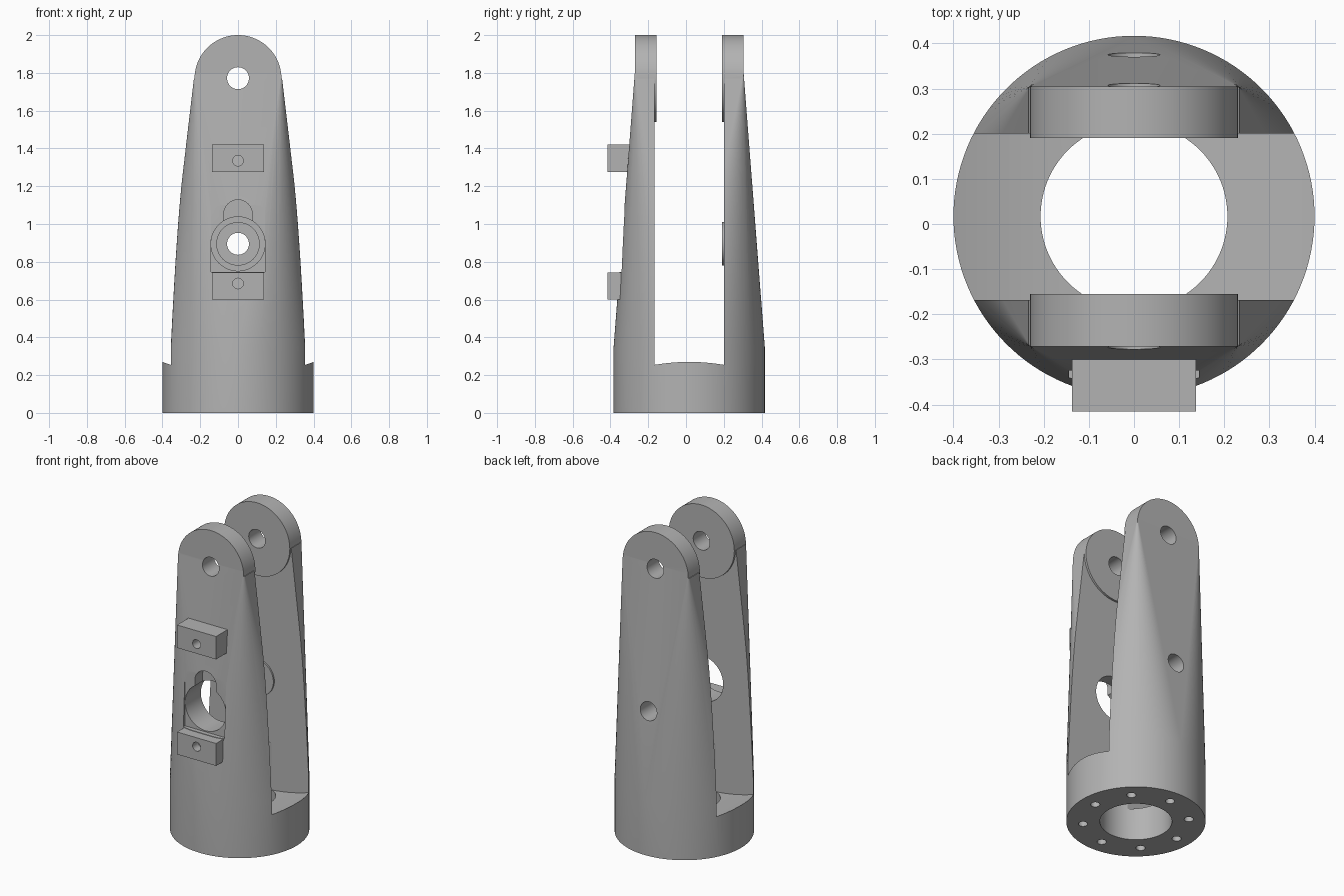
import bpy, bmesh, math
from mathutils import Matrix

if "Cube" in bpy.data.objects:
    bpy.data.objects.remove(bpy.data.objects["Cube"], do_unlink=True)

CY = 0.017                      # centre of the round base in y
PIN_Z, BORE_Z = 1.772, 0.895    # heights of the upper and lower cross holes
INNER_FRONT, INNER_BACK = -0.168, 0.20

grey = bpy.data.materials.new("machined_grey")
grey.use_nodes = True
grey.diffuse_color = (0.45, 0.45, 0.45, 1)
grey.node_tree.nodes["Principled BSDF"].inputs["Base Color"].default_value = (0.45, 0.45, 0.45, 1)


def finish(name, bm):
    bmesh.ops.recalc_face_normals(bm, faces=bm.faces)
    mesh = bpy.data.meshes.new(name)
    bm.to_mesh(mesh)
    bm.free()
    mesh.materials.append(grey)
    ob = bpy.data.objects.new(name, mesh)
    bpy.context.collection.objects.link(ob)
    return ob


def box(name, x, y0, y1, z0, z1):
    bm = bmesh.new()
    bmesh.ops.create_cube(bm, size=1)
    bmesh.ops.scale(bm, vec=(2 * x, y1 - y0, z1 - z0), verts=bm.verts)
    bmesh.ops.translate(bm, vec=(0, (y0 + y1) / 2, (z0 + z1) / 2), verts=bm.verts)
    return finish(name, bm)


def prism(name, profile, y0, y1):
    """Extrude an (x, z) profile along y."""
    bm = bmesh.new()
    face = bm.faces.new([bm.verts.new((x, y0, z)) for x, z in profile])
    out = bmesh.ops.extrude_face_region(bm, geom=[face])["geom"]
    bmesh.ops.translate(bm, vec=(0, y1 - y0, 0),
                        verts=[v for v in out if isinstance(v, bmesh.types.BMVert)])
    return finish(name, bm)


def arc(r, z, start, end, n):
    angles = [math.radians(start + (end - start) * i / n) for i in range(n + 1)]
    return [(r * math.cos(a), z + r * math.sin(a)) for a in angles]


def disc(name, r, z, y0, y1, n=64):
    return prism(name, arc(r, z, 0, 360, n)[:-1], y0, y1)


def post(name, r, x, y, z0, z1, n=64):
    bm = bmesh.new()
    bmesh.ops.create_cone(bm, cap_ends=True, segments=n, radius1=r, radius2=r, depth=z1 - z0,
                          matrix=Matrix.Translation((x, y, (z0 + z1) / 2)))
    return finish(name, bm)


def cut(ob, cutter):
    mod = ob.modifiers.new("cut", "BOOLEAN")
    mod.operation, mod.solver, mod.object = "DIFFERENCE", "EXACT", cutter
    bpy.context.view_layer.objects.active = ob
    bpy.ops.object.modifier_apply(modifier=mod.name)
    bpy.data.objects.remove(cutter, do_unlink=True)


# Fork body: round base blended into a rectangular top
bm = bmesh.new()
N = 128
for i in range(N):
    a = 2 * math.pi * i / N
    for z in (0, 0.35):
        bm.verts.new((0.4 * math.cos(a), CY + 0.4 * math.sin(a), z))
for sx in (-1, 1):
    for sy in (-1, 1):
        bm.verts.new((0.23 * sx, CY + 0.288 * sy, 1.8))
bmesh.ops.convex_hull(bm, input=bm.verts)
top = [f for f in bm.faces if all(v.co.z > 1.79 for v in f.verts)]
bmesh.ops.delete(bm, geom=top, context="FACES")
rim = [e for e in bm.edges if e.is_boundary]
raised = bmesh.ops.extrude_edge_only(bm, edges=rim)["geom"]
bmesh.ops.translate(bm, vec=(0, 0, 0.21), verts=[g for g in raised if isinstance(g, bmesh.types.BMVert)])
bmesh.ops.holes_fill(bm, edges=[e for e in bm.edges if e.is_boundary])
bmesh.ops.dissolve_limit(bm, angle_limit=0.002, verts=bm.verts, edges=bm.edges)
body = finish("fork_body", bm)

# Slot between the prongs with a dished floor
floor = [p for p in arc(1.15, 1.348, 245, 295, 48)]
cut(body, prism("slot_cutter", floor + [(0.5, 2.2), (-0.5, 2.2)], INNER_FRONT, INNER_BACK))

# Rounded prong tips
tip = arc(0.23, 1.77, 180, 0, 48)
cut(body, prism("tip_cutter", [(-0.5, 1.77)] + tip + [(0.5, 1.77), (0.5, 2.2), (-0.5, 2.2)], -0.6, 0.6))

# Central bore and blind bolt holes in the base
cut(body, post("bore_cutter", 0.207, 0, CY, -0.1, 0.5, 96))
for i in range(8):
    a = math.pi * i / 4
    cut(body, post("bolt_cutter", 0.027, 0.305 * math.cos(a), CY + 0.305 * math.sin(a), -0.1, 0.12, 24))

# Front prong: flat recess, large hole and arched pocket above it
cut(body, box("recess_cutter", 0.144, -0.6, -0.325, 0.745, 1.27))
arch = arc(0.075, 1.053, 0, 180, 32) + [(-0.075, BORE_Z), (0.075, BORE_Z)]
cut(body, prism("arch_cutter", arch, -0.6, -0.25))
cut(body, disc("large_hole_cutter", 0.143, BORE_Z, -0.6, -0.1))

# Cross holes
cut(body, disc("pin_cutter", 0.058, PIN_Z, -0.6, 0.6, 48))
cut(body, disc("rear_hole_cutter", 0.058, BORE_Z, 0.1, 0.6, 48))
parts = [body]

# Raised bosses on the inner faces
for name, r, z, y0, y1 in (("front_pin_boss", 0.23, 1.77, INNER_FRONT, -0.155),
                           ("back_pin_boss", 0.23, 1.77, 0.19, INNER_BACK),
                           ("back_lower_boss", 0.115, BORE_Z, 0.19, INNER_BACK)):
    boss = disc(name, r, z, y0, y1, 96)
    cut(boss, disc("boss_cutter", 0.058, PIN_Z if z > 1 else z, -0.6, 0.6, 48))
    parts.append(boss)

# Mounting blocks on the front with screw holes
for name, z0, z1, hole in (("upper_block", 1.275, 1.42, 1.335), ("lower_block", 0.6, 0.742, 0.685)):
    block = box(name, 0.137, -0.415, -0.28, z0, z1)
    cut(block, disc("screw_cutter", 0.028, hole, -0.5, -0.3, 32))
    parts.append(block)

bpy.ops.object.select_all(action="DESELECT")
for ob in parts:
    ob.select_set(True)
bpy.context.view_layer.objects.active = body
bpy.ops.object.shade_smooth_by_angle(angle=math.radians(20))
